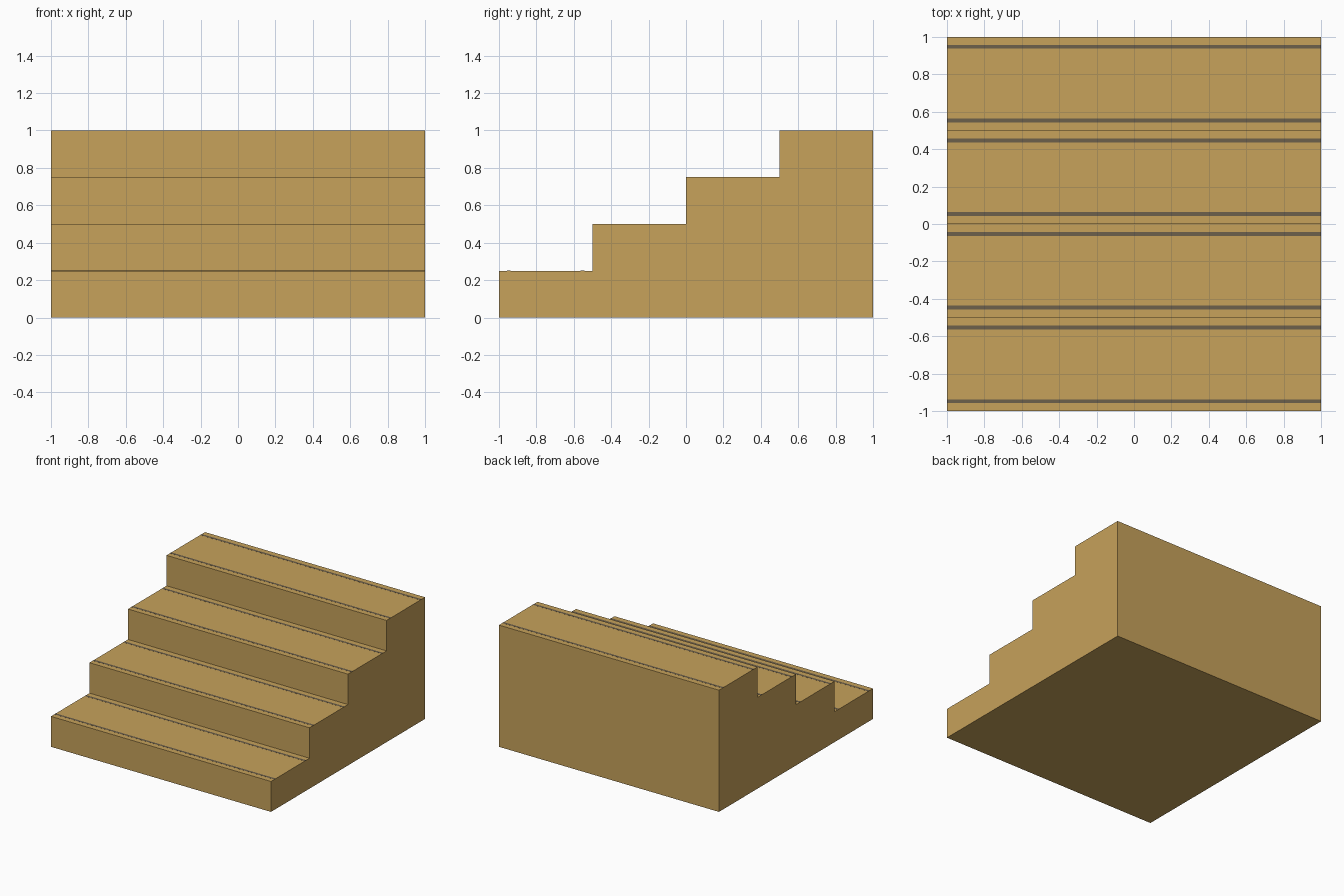
import bpy, bmesh

if "Cube" in bpy.data.objects:
    bpy.data.objects.remove(bpy.data.objects["Cube"])

STEPS = 4
RUN, RISE, HALF_WIDTH = 0.5, 0.25, 1.0
STRIP_WIDTH, STRIP_HEIGHT = 0.02, 0.001


def material(name, colour):
    mat = bpy.data.materials.new(name)
    mat.diffuse_color = (*colour, 1)
    mat.use_nodes = True
    mat.node_tree.nodes["Principled BSDF"].inputs["Base Color"].default_value = mat.diffuse_color
    return mat


def add_object(name, bm, mat):
    mesh = bpy.data.meshes.new(name)
    bm.to_mesh(mesh)
    bm.free()
    mesh.materials.append(mat)
    bpy.context.collection.objects.link(bpy.data.objects.new(name, mesh))


tan = material("tan wood", (0.57, 0.36, 0.104))
brown = material("dark brown", (0.15, 0.115, 0.07))

# Stepped side profile in the y-z plane
profile = [(-1.0, 0.0)]
for i in range(STEPS):
    y, z = -1.0 + i * RUN, (i + 1) * RISE
    profile += [(y, z), (y + RUN, z)]
profile.append((1.0, 0.0))

# Extrude the profile across the width into one solid staircase
bm = bmesh.new()
side = bm.faces.new([bm.verts.new((-HALF_WIDTH, y, z)) for y, z in profile])
ext = bmesh.ops.extrude_face_region(bm, geom=[side])
moved = [v for v in ext["geom"] if isinstance(v, bmesh.types.BMVert)]
bmesh.ops.translate(bm, verts=moved, vec=(2 * HALF_WIDTH, 0, 0))
bmesh.ops.recalc_face_normals(bm, faces=bm.faces)
add_object("staircase", bm, tan)

# Thin dark strips near the front and back of each tread
bm = bmesh.new()
for i in range(STEPS):
    for offset in (0.053, 0.447):
        cube = bmesh.ops.create_cube(bm, size=1)["verts"]
        bmesh.ops.scale(bm, verts=cube, vec=(2 * HALF_WIDTH, STRIP_WIDTH, STRIP_HEIGHT))
        bmesh.ops.translate(bm, verts=cube, vec=(0, -1 + i * RUN + offset, (i + 1) * RISE))
add_object("tread_strips", bm, brown)
